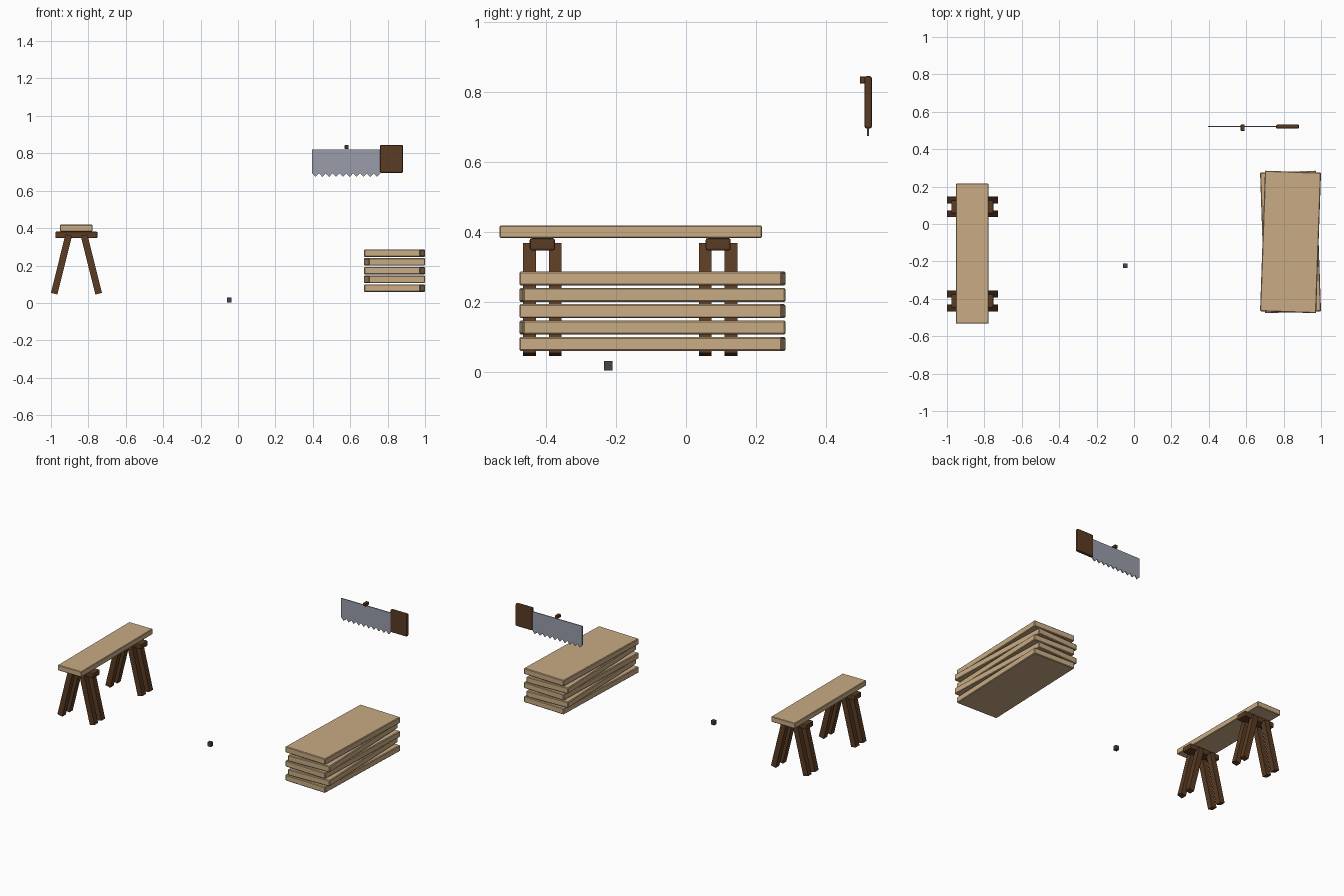
import bpy, bmesh
from math import radians
from mathutils import Matrix

if "Cube" in bpy.data.objects:
    bpy.data.objects.remove(bpy.data.objects["Cube"])


def material(name, rgb):
    m = bpy.data.materials.new(name)
    m.diffuse_color = (*rgb, 1)
    m.use_nodes = True
    m.node_tree.nodes["Principled BSDF"].inputs["Base Color"].default_value = m.diffuse_color
    return m


LIGHT = material("pale_wood", (0.58, 0.41, 0.23))
DARK = material("dark_wood", (0.105, 0.045, 0.018))
STEEL = material("steel", (0.32, 0.34, 0.40))
IRON = material("dark_iron", (0.06, 0.06, 0.065))


def finish(bm, name, mat, loc=(0, 0, 0), rot=(0, 0, 0), bevel=0, segments=1):
    bmesh.ops.recalc_face_normals(bm, faces=bm.faces)
    mesh = bpy.data.meshes.new(name)
    bm.to_mesh(mesh)
    bm.free()
    mesh.materials.append(mat)
    ob = bpy.data.objects.new(name, mesh)
    ob.location, ob.rotation_euler = loc, rot
    bpy.context.collection.objects.link(ob)
    if bevel:
        mod = ob.modifiers.new("bevel", "BEVEL")
        mod.width, mod.segments = bevel, segments
    return ob


def box(name, size, loc, mat, rot=(0, 0, 0), bevel=0, segments=1):
    bm = bmesh.new()
    bmesh.ops.create_cube(bm, size=1, matrix=Matrix.Diagonal((*size, 1)))
    return finish(bm, name, mat, loc, rot, bevel, segments)


# Two trestles, each a head block on four splayed legs
TX = -0.864
for end, ty in (("front", -0.411), ("back", 0.092)):
    box(f"{end}_trestle_head", (0.225, 0.072, 0.035), (TX, ty, 0.364), DARK,
        bevel=0.006, segments=2)
    for sx in (-1, 1):
        for sy in (-1, 1):
            side = "left" if sx < 0 else "right"
            pos = "outer" if sy < 0 else "inner"
            box(f"{end}_trestle_{side}_{pos}_leg", (0.036, 0.037, 0.323),
                (TX + sx * 0.08, ty + sy * 0.037, 0.206), DARK,
                rot=(0, radians(-14 * sx), 0))

# Board lying across the trestles
box("bench_board", (0.173, 0.75, 0.036), (TX - 0.001, -0.158, 0.4),
    LIGHT, bevel=0.003)

# Stack of planks, turned alternately
for i in range(5):
    box(f"stacked_plank_{i + 1}", (0.30, 0.752, 0.04),
        (0.837, -0.096, 0.079 + 0.0468 * i), LIGHT,
        rot=(0, 0, radians(2 if i % 2 else -2)), bevel=0.004)

# Saw blade: toothed profile extruded to a thin sheet
X0, X1, TEETH, SY = 0.396, 0.765, 10, 0.521
pitch = (0.762 - X0) / TEETH
outline = [(X1, 0.82), (X0, 0.82), (X0, 0.693)]
for i in range(TEETH):
    outline.append((X0 + (i + 0.5) * pitch, 0.674))
    outline.append((X0 + (i + 1) * pitch, 0.693))
bm = bmesh.new()
face = bm.faces.new([bm.verts.new((x, SY - 0.003, z)) for x, z in outline])
ext = bmesh.ops.extrude_face_region(bm, geom=[face])
bmesh.ops.translate(bm, vec=(0, 0.006, 0),
                    verts=[v for v in ext["geom"] if isinstance(v, bmesh.types.BMVert)])
finish(bm, "saw_blade", STEEL)

# Saw handle and hanging peg
box("saw_handle", (0.123, 0.022, 0.15), (0.821, SY, 0.77), DARK,
    bevel=0.007, segments=2)
box("hanging_peg", (0.021, 0.034, 0.02), (0.581, 0.514, 0.834), DARK,
    bevel=0.002)

# Small offcut on the floor
box("floor_offcut", (0.024, 0.024, 0.027), (-0.048, -0.222, 0.0165), IRON)
